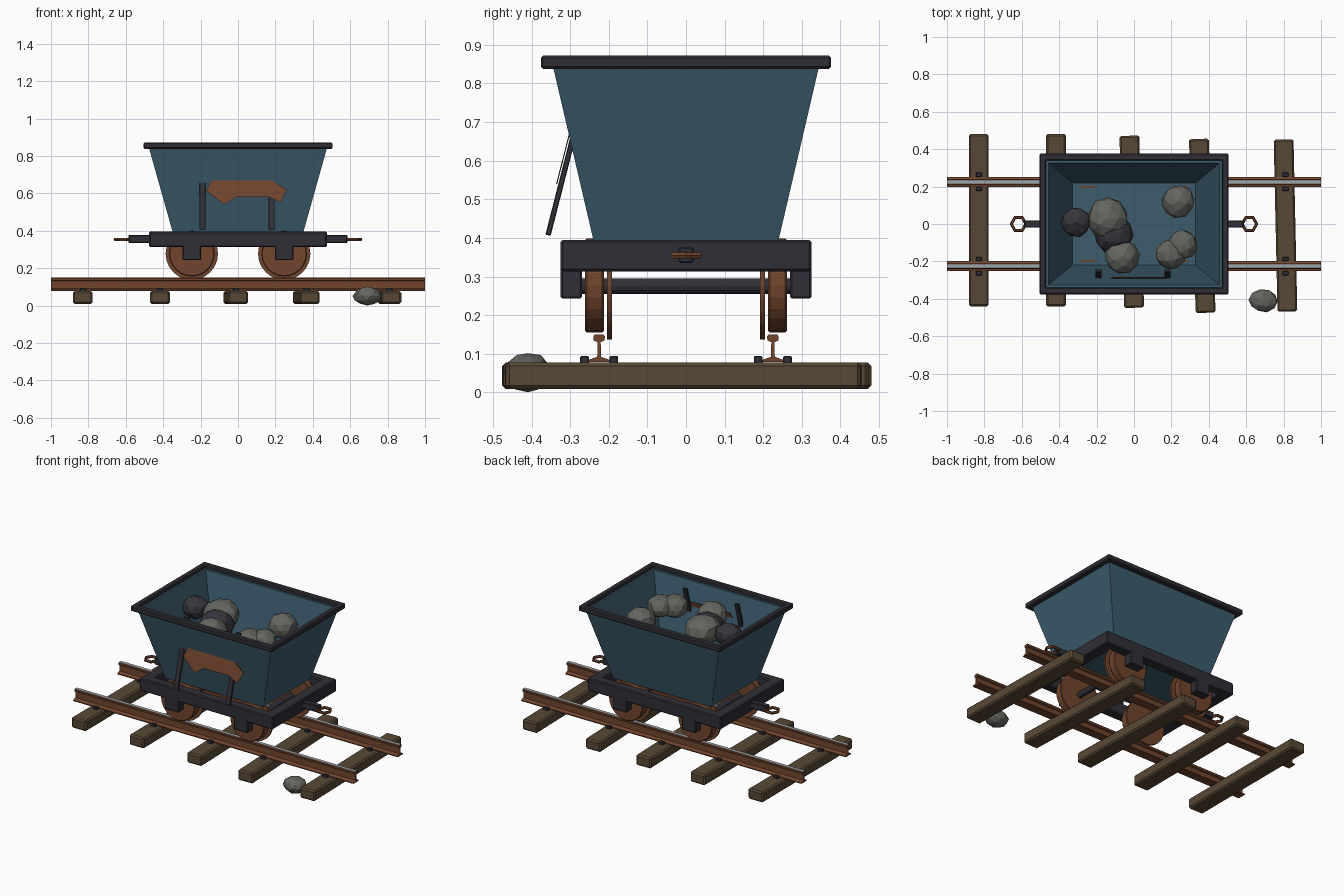
import bpy, bmesh, math, random
from mathutils import Vector, Matrix

if "Cube" in bpy.data.objects:
    bpy.data.objects.remove(bpy.data.objects["Cube"])

random.seed(4)


def material(name, rgb):
    m = bpy.data.materials.new(name)
    m.diffuse_color = (*rgb, 1)
    m.use_nodes = True
    m.node_tree.nodes["Principled BSDF"].inputs["Base Color"].default_value = m.diffuse_color
    return m


BLUE = material("blue paint", (0.045, 0.108, 0.155))
IRON = material("dark iron", (0.028, 0.028, 0.037))
RUST = material("rust", (0.165, 0.060, 0.026))
WOOD = material("old wood", (0.100, 0.066, 0.036))
STEEL = material("worn steel", (0.36, 0.38, 0.40))
STONE = material("grey stone", (0.125, 0.130, 0.115))
COAL = material("dark stone", (0.036, 0.036, 0.045))


def finish(name, bm, *mats, bevel=0):
    bmesh.ops.recalc_face_normals(bm, faces=bm.faces)
    me = bpy.data.meshes.new(name)
    bm.to_mesh(me)
    bm.free()
    for m in mats:
        me.materials.append(m)
    ob = bpy.data.objects.new(name, me)
    bpy.context.collection.objects.link(ob)
    if bevel:
        b = ob.modifiers.new("bevel", 'BEVEL')
        b.width, b.segments, b.limit_method = bevel, 1, 'ANGLE'
    return ob


def box(name, loc, size, mat, bevel=0.005, rot=(0, 0, 0)):
    bm = bmesh.new()
    bmesh.ops.create_cube(bm, size=1, matrix=Matrix.Diagonal((*size, 1)))
    ob = finish(name, bm, mat, bevel=bevel)
    ob.location, ob.rotation_euler = loc, rot
    return ob


def cylinder_y(name, loc, r, length, mat, sides=24, bevel=0):
    bm = bmesh.new()
    bmesh.ops.create_cone(bm, cap_ends=True, segments=sides, radius1=r, radius2=r,
                          depth=length, matrix=Matrix.Rotation(math.pi / 2, 4, 'X'))
    ob = finish(name, bm, mat, bevel=bevel)
    ob.location = loc
    return ob


def rect_loft(name, rings, mat, closed=False, bevel=0):
    """Join rectangles given as (half x, half y, z); cap the ends or close the loop."""
    bm = bmesh.new()
    loops = [[bm.verts.new((sx * hx, sy * hy, z))
              for sx, sy in ((-1, -1), (1, -1), (1, 1), (-1, 1))] for hx, hy, z in rings]
    pairs = list(zip(loops, loops[1:])) + ([(loops[-1], loops[0])] if closed else [])
    for a, b in pairs:
        for i in range(4):
            j = (i + 1) % 4
            bm.faces.new((a[i], a[j], b[j], b[i]))
    if not closed:
        bm.faces.new(loops[0])
        bm.faces.new(loops[-1])
    return finish(name, bm, mat, bevel=bevel)


def extrude(name, points, vec, mats, bevel=0):
    bm = bmesh.new()
    face = bm.faces.new([bm.verts.new(p) for p in points])
    new = bmesh.ops.extrude_face_region(bm, geom=[face])["geom"]
    bmesh.ops.translate(bm, vec=vec, verts=[v for v in new if isinstance(v, bmesh.types.BMVert)])
    return finish(name, bm, *mats, bevel=bevel)


# Sleepers with rail clips: (x, y centre, length, turn)
GAUGE = 0.225
for x, y, length, turn in ((-0.83, 0.02, 0.92, 0.0), (-0.417, 0.02, 0.92, 0.0),
                           (-0.012, 0.012, 0.92, 0.028), (0.365, -0.01, 0.93, 0.04),
                           (0.81, -0.008, 0.92, 0.022)):
    box("sleeper", (x, y, 0.043), (0.106, length, 0.068), WOOD, 0.009, (0, 0, turn))
    for s in (-1, 1):
        for d in (-0.038, 0.038):
            box("rail_clip", (x, s * GAUGE + d, 0.083), (0.032, 0.023, 0.022), IRON, 0.003)

# Rails: foot, web and head, with a bright running surface
half = [(0.027, 0.078), (0.027, 0.084), (0.005, 0.092), (0.004, 0.130),
        (0.014, 0.134), (0.015, 0.145), (0.011, 0.150)]
profile = half + [(-y, z) for y, z in reversed(half)]
for s in (-1, 1):
    rail = extrude("rail", [(-1, s * GAUGE + y, z) for y, z in profile], (2, 0, 0), [RUST, STEEL])
    for f in rail.data.polygons:
        f.material_index = int(f.normal.z > 0.9 and f.center.z > 0.14)

# Wheels, flanges, axles and axle boxes
for x in (-0.247, 0.247):
    cylinder_y("axle", (x, 0, 0.275), 0.02, 0.56, IRON, 12)
    for s in (-1, 1):
        cylinder_y("wheel", (x, s * 0.237, 0.277), 0.122, 0.05, RUST, bevel=0.005)
        cylinder_y("wheel_flange", (x, s * 0.198, 0.277), 0.14, 0.012, RUST)
        box("axle_box", (x, s * 0.297, 0.285), (0.1, 0.056, 0.085), IRON)

# Open chassis frame
for s in (-1, 1):
    box("frame_side_beam", (0, s * 0.295, 0.354), (0.95, 0.06, 0.082), IRON, 0.006)
    box("frame_end_beam", (s * 0.44, 0, 0.354), (0.07, 0.65, 0.082), IRON, 0.006)
    # Coupler bar and six-sided ring
    box("coupler_bar", (s * 0.525, 0, 0.356), (0.12, 0.038, 0.042), IRON, 0.004)
    bpy.ops.mesh.primitive_torus_add(major_segments=6, minor_segments=6, major_radius=0.039,
                                     minor_radius=0.009, location=(s * 0.617, 0, 0.354))
    ring = bpy.context.object
    ring.name = "coupler_ring"
    ring.data.materials.append(RUST)

# Tapered hopper and its rim
rect_loft("hopper", [(0.35, 0.24, 0.395), (0.478, 0.346, 0.85),
                     (0.458, 0.326, 0.85), (0.33, 0.22, 0.410)], BLUE)
rect_loft("hopper_rim", [(0.505, 0.376, 0.838), (0.505, 0.376, 0.872),
                         (0.470, 0.339, 0.872), (0.470, 0.339, 0.838)], IRON, True, 0.006)

# Leaning straps and rusty patch on the front wall
for x in (-0.19, 0.18):
    box("strap", (x, -0.303, 0.62), (0.032, 0.014, 0.44), IRON, 0.002, (-0.25, 0, 0))
patch = [(-0.17, 0.615), (-0.14, 0.67), (-0.115, 0.738), (0.165, 0.738), (0.18, 0.67),
         (0.26, 0.62), (0.227, 0.55), (0.175, 0.58), (-0.01, 0.58), (-0.075, 0.54)]
extrude("rust_patch", [(x, -0.338 + (z - 0.534) * 0.255, z) for x, z in patch],
        (0, 0.003, 0), [RUST])


# Stones: (centre, radii, colour)
def stone(name, loc, radii, mat):
    bm = bmesh.new()
    bmesh.ops.create_icosphere(bm, subdivisions=2, radius=1)
    for v in bm.verts:
        v.co *= random.uniform(0.93, 1.04)
    turn = Matrix.Rotation(random.uniform(0, 6.28), 4, 'Z')
    bmesh.ops.transform(bm, matrix=Matrix.Diagonal((*radii, 1)) @ turn, verts=bm.verts)
    ob = finish(name, bm, mat)
    ob.location = loc


for loc, r, mat in (((-0.14, 0.03, 0.755), 0.112, STONE), ((-0.31, 0.01, 0.765), 0.082, COAL),
                    ((-0.11, -0.05, 0.735), 0.108, COAL), ((-0.063, -0.175, 0.755), 0.093, STONE),
                    ((0.237, 0.12, 0.755), 0.09, STONE), ((0.26, -0.11, 0.75), 0.081, STONE),
                    ((0.195, -0.16, 0.75), 0.083, STONE)):
    stone("load_stone", loc, (r, r, r * 0.85), mat)
stone("ground_stone", (0.692, -0.41, 0.052), (0.077, 0.062, 0.051), STONE)
